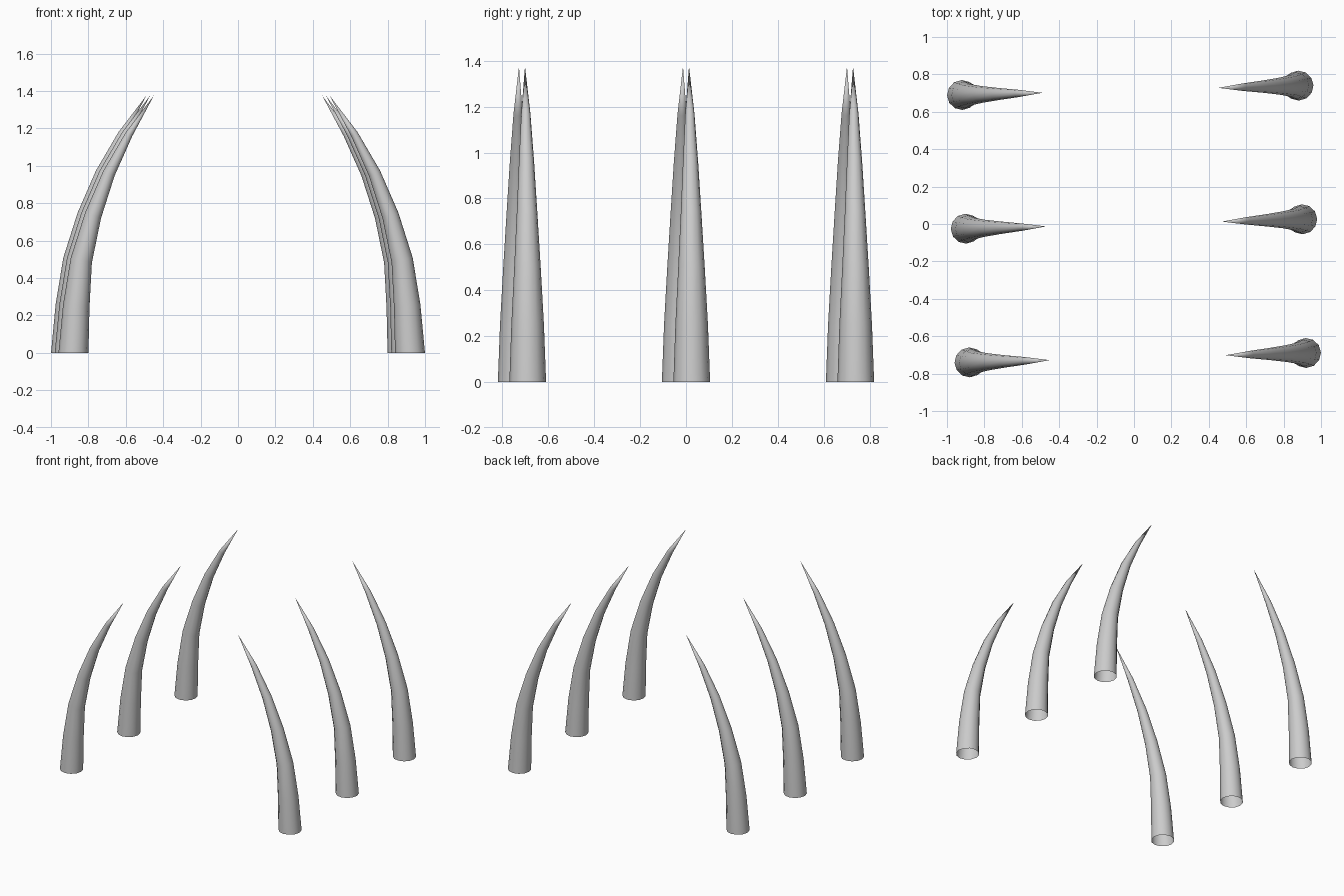
import bpy, bmesh, math
from mathutils import Vector, Matrix

if "Cube" in bpy.data.objects:
    bpy.data.objects.remove(bpy.data.objects["Cube"])

bone = bpy.data.materials.new("plain_grey")
bone.diffuse_color = (0.6, 0.6, 0.6, 1)
bone.use_nodes = True
bone.node_tree.nodes["Principled BSDF"].inputs["Base Color"].default_value = bone.diffuse_color

SIDES = 12
TURN = Matrix.Rotation(math.radians(1.6), 4, 'Z')   # whole set is slightly turned

# spine of one rib: x, z, radius, tilt of the ring
SPINE = [(0.90, 0.0, 0.08, 0), (0.885, 0.25, 0.071, 6), (0.858, 0.495, 0.058, 13),
         (0.795, 0.735, 0.045, 19), (0.71, 0.96, 0.033, 24), (0.602, 1.17, 0.02, 29)]
TIP = (0.47, 1.375)


def rib(name, side, y):
    """Curved tapering spike with an open base, leaning toward the centre."""
    bm = bmesh.new()
    rings = []
    for x, z, r, tilt in SPINE:
        t = math.radians(tilt)
        ring = []
        for i in range(SIDES):
            a = 2 * math.pi * i / SIDES
            u, v = r * math.cos(a), r * math.sin(a)
            ring.append(bm.verts.new((side * (x + u * math.cos(t)), y + v, z + u * math.sin(t))))
        rings.append(ring)
    tip = bm.verts.new((side * TIP[0], y, TIP[1]))
    for i in range(SIDES):
        j = (i + 1) % SIDES
        for a, b in zip(rings, rings[1:]):
            bm.faces.new((a[i], a[j], b[j], b[i]))
        bm.faces.new((rings[-1][i], rings[-1][j], tip))
    if side < 0:
        bmesh.ops.reverse_faces(bm, faces=bm.faces)
    bm.transform(TURN)
    for f in bm.faces:
        f.smooth = True
    me = bpy.data.meshes.new(name)
    bm.to_mesh(me)
    bm.free()
    me.materials.append(bone)
    bpy.context.collection.objects.link(bpy.data.objects.new(name, me))


# three mirrored pairs
for row, y in (("front", -0.715), ("middle", 0.0), ("back", 0.715)):
    rib(row + "_left_rib", -1, y)
    rib(row + "_right_rib", 1, y)
